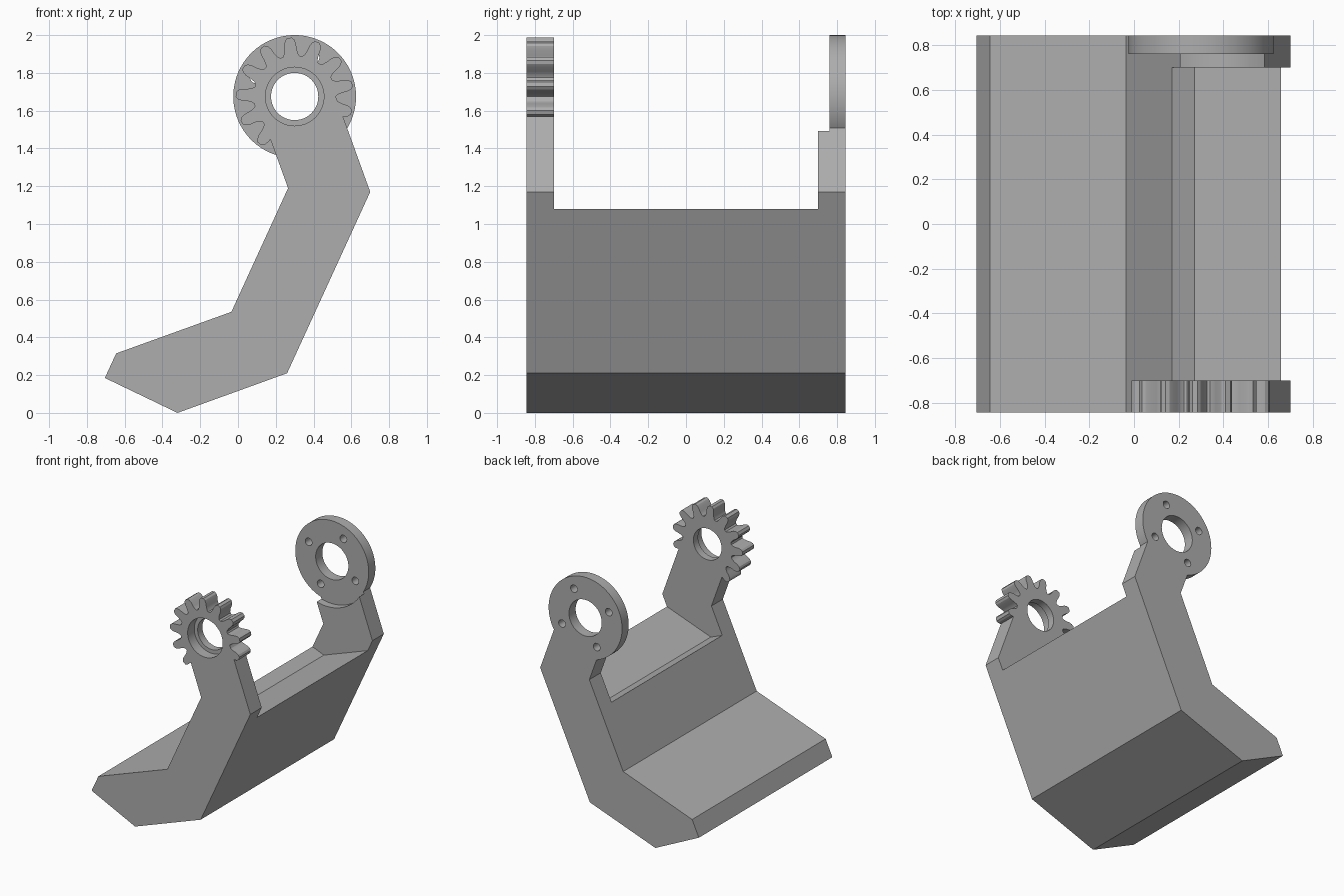
import bpy
import bmesh
from math import sin, cos, pi, radians

cube = bpy.data.objects.get("Cube")
if cube:
    bpy.data.objects.remove(cube, do_unlink=True)

grey = bpy.data.materials.new("plain grey")
grey.use_nodes = True
GREY = (0.42, 0.42, 0.42, 1)
grey.diffuse_color = GREY
grey.node_tree.nodes["Principled BSDF"].inputs["Base Color"].default_value = GREY

CX, CZ = 0.30, 1.675      # pivot axis
END, INNER = 0.844, 0.70  # outer and inner faces of the arms


def extrude(name, outline, y0, y1):
    """Solid made by sweeping an x-z outline from y0 to y1."""
    bm = bmesh.new()
    face = bm.faces.new([bm.verts.new((x, y0, z)) for x, z in outline])
    swept = bmesh.ops.extrude_face_region(bm, geom=[face])["geom"]
    moved = [v for v in swept if isinstance(v, bmesh.types.BMVert)]
    bmesh.ops.translate(bm, verts=moved, vec=(0, y1 - y0, 0))
    bmesh.ops.recalc_face_normals(bm, faces=bm.faces)
    mesh = bpy.data.meshes.new(name)
    bm.to_mesh(mesh)
    bm.free()
    mesh.materials.append(grey)
    obj = bpy.data.objects.new(name, mesh)
    bpy.context.collection.objects.link(obj)
    return obj


def circle(r, n=64, x=CX, z=CZ):
    return [(x + r * cos(2 * pi * i / n), z + r * sin(2 * pi * i / n)) for i in range(n)]


def combine(target, tool, operation):
    """Apply a boolean and discard the tool object."""
    tool.hide_render = True
    mod = target.modifiers.new(operation.lower(), "BOOLEAN")
    mod.operation, mod.solver, mod.object = operation, "EXACT", tool
    bpy.ops.object.select_all(action="DESELECT")
    bpy.context.view_layer.objects.active = target
    target.select_set(True)
    bpy.ops.object.modifier_apply(modifier=mod.name)
    bpy.data.objects.remove(tool, do_unlink=True)


def gear_outline(teeth=13, phase=radians(95)):
    half = [(0.217, 0.43), (0.228, 0.34), (0.25, 0.27), (0.28, 0.23), (0.30, 0.17), (0.312, 0.08)]
    tooth = [(r, -a) for r, a in half] + [(r, a) for r, a in reversed(half)]
    pitch = 2 * pi / teeth
    return [(CX + r * cos(phase + (k + a) * pitch), CZ + r * sin(phase + (k + a) * pitch))
            for k in range(teeth) for r, a in tooth]


# Bent bracket, full width, with arms reaching the pivot axis
profile = [(-0.32, 0), (0.26, 0.21), (0.70, 1.17), (CX + 0.192, CZ + 0.07),
           (CX - 0.186, CZ - 0.068), (0.265, 1.19), (-0.035, 0.535),
           (-0.645, 0.315), (-0.705, 0.185)]
bracket = extrude("bracket", profile, -END, END)

# Opening between the arms, with a shallow V floor
opening = [(0.67, 1.084), (0.27, 0.94), (0.07, 1.02), (0.0, 2.1), (0.9, 2.1), (0.9, 1.167)]
combine(bracket, extrude("opening_cutter", opening, -INNER, INNER), "DIFFERENCE")

# Curved relief on the inside of the rear arm
combine(bracket, extrude("relief_cutter", circle(0.338), 0.6, 0.76), "DIFFERENCE")

# Gear on the front arm, round flange on the rear arm
combine(bracket, extrude("gear", gear_outline(), -END, -INNER), "UNION")
combine(bracket, extrude("flange", circle(0.325, 96), 0.76, END), "UNION")

# Bores: stepped in the gear, plain in the flange
combine(bracket, extrude("gear_bore", circle(0.125), -1, -0.6), "DIFFERENCE")
combine(bracket, extrude("counterbore", circle(0.155), -1, -0.76), "DIFFERENCE")
combine(bracket, extrude("flange_bore", circle(0.145), 0.6, 1), "DIFFERENCE")

# Four screw holes around the flange
for k in range(4):
    a = radians(64 + 90 * k)
    hole = circle(0.03, 20, CX + 0.23 * cos(a), CZ + 0.23 * sin(a))
    combine(bracket, extrude("screw_hole", hole, 0.755, 1), "DIFFERENCE")

bpy.ops.object.shade_smooth_by_angle(angle=radians(25))
